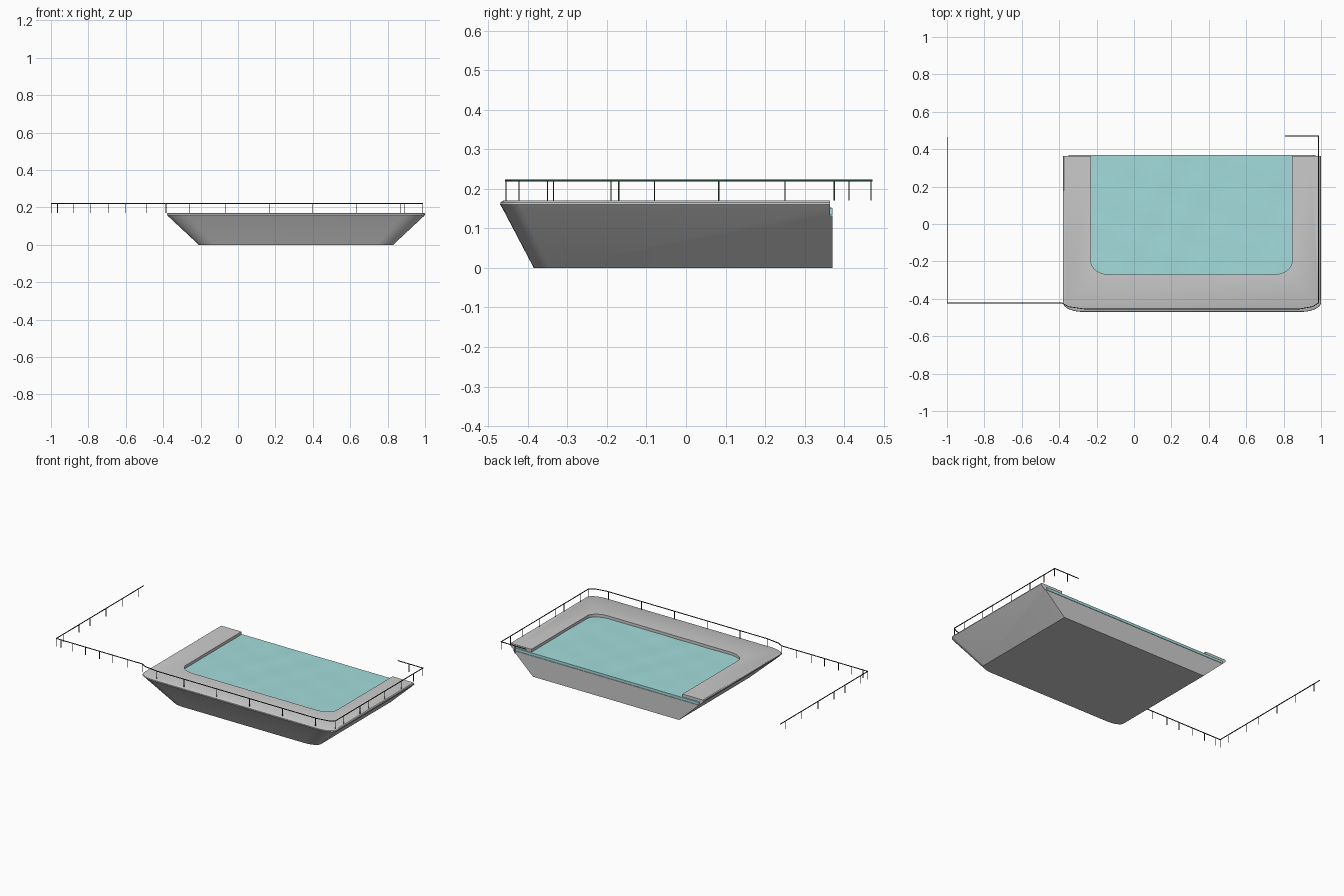
import bpy, bmesh, math
from mathutils import Vector

if "Cube" in bpy.data.objects:
    bpy.data.objects.remove(bpy.data.objects["Cube"])


def material(name, col):
    m = bpy.data.materials.new(name)
    m.diffuse_color = col
    m.use_nodes = True
    m.node_tree.nodes["Principled BSDF"].inputs["Base Color"].default_value = m.diffuse_color
    return m


WATER = material("water_blue", (0.37, 0.72, 0.72, 1))
DARK = material("dark_metal", (0.02, 0.05, 0.03, 1))


def finish(name, bm, mat=None):
    bmesh.ops.recalc_face_normals(bm, faces=bm.faces)
    me = bpy.data.meshes.new(name)
    bm.to_mesh(me)
    bm.free()
    ob = bpy.data.objects.new(name, me)
    bpy.context.collection.objects.link(ob)
    if mat:
        me.materials.append(mat)
    return ob


def outline(x0, x1, y0, y1, rx, ry, n=10):
    """Rectangle with square back corners and rounded front corners."""
    pts = [(x1, y1), (x0, y1)]
    for i in range(n + 1):
        a = math.pi / 2 * i / n
        pts.append((x0 + rx - rx * math.cos(a), y0 + ry - ry * math.sin(a)))
    for i in range(n + 1):
        a = math.pi / 2 * i / n
        pts.append((x1 - rx + rx * math.sin(a), y0 + ry - ry * math.cos(a)))
    return pts


def loft(name, layers, mat=None):
    bm = bmesh.new()
    rings = [[bm.verts.new((x, y, z)) for x, y in pts] for pts, z in layers]
    for a, b in zip(rings, rings[1:]):
        for i in range(len(a)):
            j = (i + 1) % len(a)
            bm.faces.new((a[i], a[j], b[j], b[i]))
    bm.faces.new(rings[0])
    bm.faces.new(rings[-1])
    return finish(name, bm, mat)


def box(name, lo, hi, mat=None):
    (x0, y0, z0), (x1, y1, z1) = lo, hi
    r = [(x0, y0), (x1, y0), (x1, y1), (x0, y1)]
    return loft(name, [(r, z0), (r, z1)], mat)


def cut(ob, cutter):
    cutter.hide_render = True
    m = ob.modifiers.new("cut", 'BOOLEAN')
    m.operation, m.solver, m.object = 'DIFFERENCE', 'EXACT', cutter
    bpy.context.view_layer.objects.active = ob
    bpy.ops.object.modifier_apply(modifier=m.name)
    bpy.data.objects.remove(cutter)


# Tapered basin with a softened deck rim
basin = loft("pool_basin", [
    (outline(-0.21, 0.83, -0.385, 0.37, 0.09, 0.04), 0.0),
    (outline(-0.375, 0.995, -0.466, 0.37, 0.11, 0.05), 0.154),
    (outline(-0.38, 1.0, -0.47, 0.37, 0.11, 0.05), 0.160),
    (outline(-0.379, 0.999, -0.469, 0.37, 0.11, 0.05), 0.166),
    (outline(-0.374, 0.994, -0.462, 0.37, 0.11, 0.05), 0.170)])

# Pool hollow, open overflow edge and recess under the deck ends
cut(basin, loft("hollow_cutter", [
    (outline(-0.23, 0.845, -0.27, 0.352, 0.10, 0.07), 0.08),
    (outline(-0.23, 0.845, -0.27, 0.352, 0.10, 0.07), 0.25)]))
cut(basin, box("edge_cutter", (-0.23, 0.25, 0.132), (0.845, 0.5, 0.25)))
cut(basin, box("ledge_cutter", (-0.6, 0.364, 0.132), (1.2, 0.5, 0.25)))
bpy.ops.object.select_all(action='DESELECT')
basin.select_set(True)
bpy.context.view_layer.objects.active = basin
bpy.ops.object.shade_smooth_by_angle(angle=math.radians(30))

# Gently rippled water surface
bm = bmesh.new()
bmesh.ops.create_grid(bm, x_segments=60, y_segments=36, size=0.5)
for v in bm.verts:
    x, y = -0.23 + 1.075 * (v.co.x + 0.5), -0.27 + 0.638 * (v.co.y + 0.5)
    w = math.sin(17 * x + 9 * y) * math.sin(21 * y - 6 * x) + 0.5 * math.sin(31 * x - 13 * y)
    v.co = Vector((x, y, 0.152 + 0.0008 * w))
for f in bm.faces:
    f.smooth = True
finish("water_surface", bm, WATER)

# Water spilling along the back ledge
box("overflow_water", (-0.35, 0.362, 0.134), (0.96, 0.37, 0.151), WATER)


def bar(bm, a, b, w=0.004):
    """Square bar between two points."""
    a, b = Vector(a), Vector(b)
    d = b - a
    r = bmesh.ops.create_cube(bm, size=1)
    q = d.to_track_quat('Z', 'Y')
    for v in r["verts"]:
        v.co = (a + b) / 2 + q @ Vector((v.co.x * w, v.co.y * w, v.co.z * (d.length + w)))


# Handrail following the terrace edge
path = [(-0.998, 0.463), (-0.998, -0.422), (-0.385, -0.422), (-0.35, -0.442),
        (-0.26, -0.455), (0.88, -0.455), (0.955, -0.442), (0.987, -0.422),
        (0.987, 0.47), (0.81, 0.47)]
bm = bmesh.new()
for p, q in zip(path, path[1:]):
    bar(bm, (*p, 0.221), (*q, 0.221))
finish("handrail", bm, DARK)

# Railing posts
posts = [(x, -0.422) for x in (-0.998, -0.965, -0.88, -0.79, -0.69, -0.6, -0.49, -0.385)]
posts += [(x, -0.455) for x in (-0.26, -0.065, 0.168, 0.4, 0.635, 0.87)]
posts += [(-0.998, y) for y in (-0.35, -0.19, -0.08, 0.083, 0.25, 0.412)]
posts += [(0.987, y) for y in (-0.422, -0.335, -0.17, -0.08, 0.083, 0.25, 0.375, 0.468)]
posts += [(0.89, 0.468)]
bm = bmesh.new()
for x, y in posts:
    bar(bm, (x, y, 0.172), (x, y, 0.219), 0.003)
finish("railing_posts", bm, DARK)
